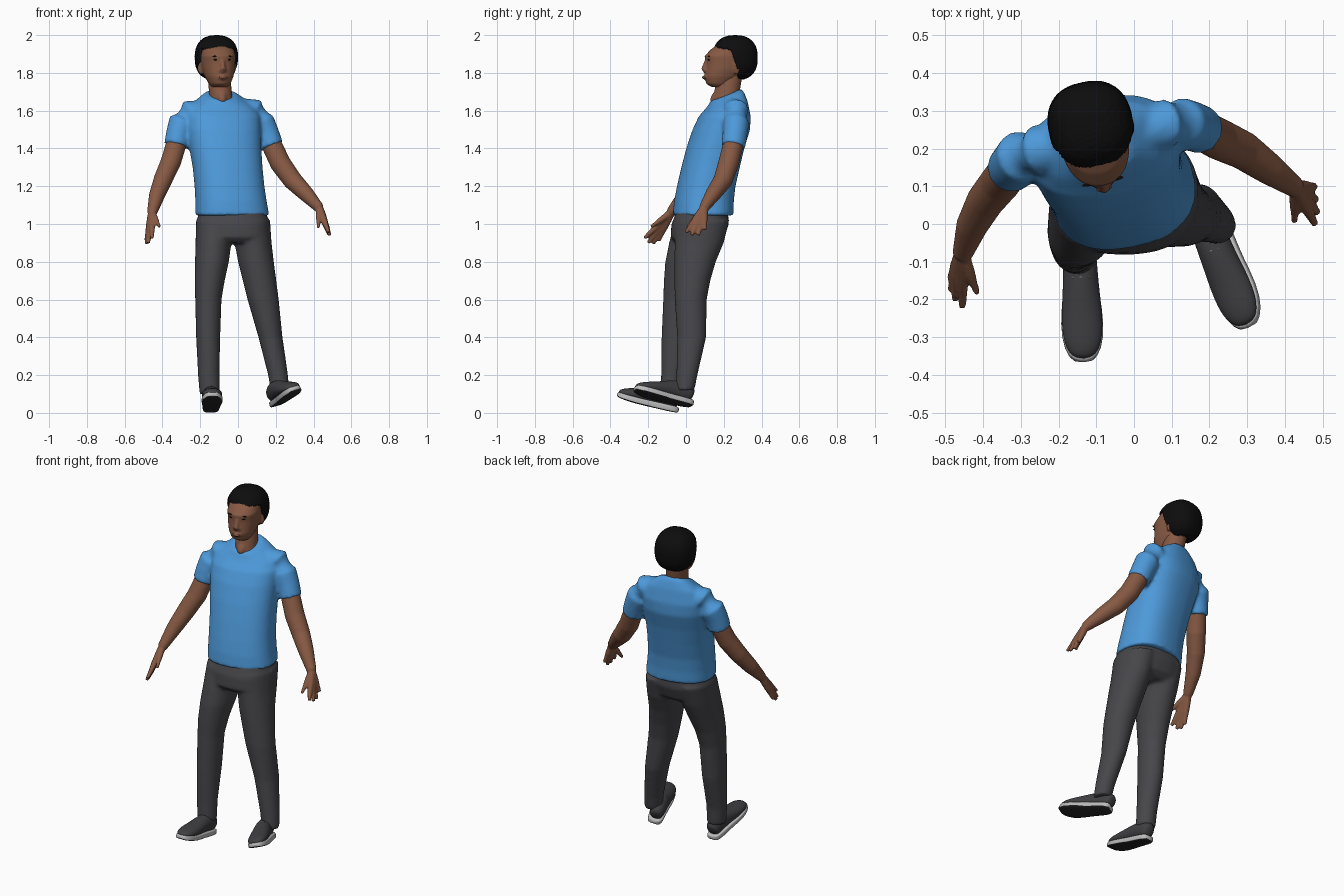
import bpy, bmesh, math, random
from mathutils import Vector, Matrix

random.seed(4)
cube = bpy.data.objects.get("Cube")
if cube:
    bpy.data.objects.remove(cube, do_unlink=True)


def material(name, rgb):
    mat = bpy.data.materials.new(name)
    mat.use_nodes = True
    mat.diffuse_color = (*rgb, 1)
    shader = next(n for n in mat.node_tree.nodes if n.type == 'BSDF_PRINCIPLED')
    shader.inputs["Base Color"].default_value = (*rgb, 1)
    shader.inputs["Roughness"].default_value = 0.8
    return mat


SKIN = material("brown skin", (0.24, 0.10, 0.056))
LIP = material("dark brown lips", (0.17, 0.065, 0.042))
HAIR = material("black hair", (0.004, 0.004, 0.004))
SHIRT = material("blue shirt", (0.075, 0.32, 0.70))
TROUSERS = material("charcoal trousers", (0.062, 0.06, 0.067))
SHOE = material("dark grey shoe", (0.05, 0.05, 0.055))
SOLE = material("light grey sole", (0.50, 0.50, 0.50))
TREAD = material("black tread", (0.02, 0.02, 0.022))
LACE = material("grey lace", (0.2, 0.2, 0.21))


def loft(bm, stations, flat=False, power=2, yaw=0.0, sides=24):
    """Skin rings at (x, y, z, half width, half depth, slope); flat rings stay level."""
    points = [Vector(s[:3]) for s in stations]
    rings = []
    for i, s in enumerate(stations):
        if flat:
            u = Vector((math.cos(yaw), math.sin(yaw), 0))
            v = Vector((-u.y, u.x, 0))
        else:
            t = (points[min(i + 1, len(points) - 1)] - points[max(i - 1, 0)]).normalized()
            ref = Vector((1, 0, 0)) if abs(t.x) < 0.8 else Vector((0, 1, 0))
            v = t.cross(ref).normalized()
            u = v.cross(t)
        a = s[3]
        b = s[4] if len(s) > 4 else a
        slope = s[5] if len(s) > 5 else 0
        ring = []
        for k in range(sides):
            angle = math.tau * k / sides
            c, d = (math.copysign(abs(f) ** (2 / power), f)
                    for f in (math.cos(angle), math.sin(angle)))
            ring.append(bm.verts.new(points[i] + u * a * c + v * b * d
                                     + Vector((0, 0, slope * b * d))))
        rings.append(ring)
    for low, high in zip(rings, rings[1:]):
        for k in range(sides):
            n = (k + 1) % sides
            bm.faces.new((low[k], low[n], high[n], high[k]))
    bm.faces.new(rings[0][::-1])
    bm.faces.new(rings[-1])


def finish(bm, name, mats, matrix=Matrix(), voxel=0, relax=0, subdivide=0):
    """Turn a bmesh into a smooth object, optionally fusing its overlapping tubes."""
    bmesh.ops.recalc_face_normals(bm, faces=bm.faces)
    for f in bm.faces:
        f.smooth = True
        if len(mats) > 1:
            f.normal_update()
            f.material_index = 1 if f.normal.z < -0.75 else 0
    mesh = bpy.data.meshes.new(name)
    bm.to_mesh(mesh)
    bm.free()
    for m in mats:
        mesh.materials.append(m)
    obj = bpy.data.objects.new(name, mesh)
    bpy.context.scene.collection.objects.link(obj)
    obj.matrix_world = matrix
    if voxel:
        fuse = obj.modifiers.new("fuse", 'REMESH')
        fuse.mode = 'VOXEL'
        fuse.voxel_size = voxel
        fuse.use_smooth_shade = True
        soft = obj.modifiers.new("relax", 'SMOOTH')
        soft.factor = 0.5
        soft.iterations = relax
    if subdivide:
        obj.modifiers.new("subdivide", 'SUBSURF').levels = subdivide
        obj.modifiers["subdivide"].render_levels = subdivide
    return obj


def blob(name, mat, loc, size, matrix):
    bm = bmesh.new()
    bmesh.ops.create_uvsphere(bm, u_segments=16, v_segments=8, radius=1)
    bmesh.ops.transform(bm, matrix=Matrix.LocRotScale(Vector(loc), None, Vector(size)), verts=bm.verts)
    return finish(bm, name, [mat], matrix)


# Shirt: leaning, slightly turned torso with short sleeves
TURN = math.radians(12)
bm = bmesh.new()
loft(bm, [(-.03, .09, 1.045, .195, .155), (-.037, .095, 1.12, .188, .153),
          (-.045, .107, 1.2, .184, .15), (-.055, .13, 1.3, .184, .15),
          (-.067, .155, 1.4, .19, .148), (-.077, .187, 1.5, .198, .146),
          (-.08, .205, 1.57, .198, .13), (-.082, .215, 1.63, .165, .105, .2),
          (-.083, .215, 1.665, .115, .09, .35), (-.085, .212, 1.685, .08, .08, .4)],
     flat=True, power=2.4, yaw=TURN, sides=40)
loft(bm, [(-.20, .205, 1.595, .06), (-.26, .195, 1.59, .068), (-.298, .18, 1.54, .07),
          (-.315, .16, 1.48, .066), (-.328, .145, 1.415, .064)])
loft(bm, [(.03, .25, 1.605, .06), (.085, .265, 1.6, .068), (.125, .265, 1.54, .07),
          (.152, .26, 1.48, .066), (.178, .25, 1.41, .064)])
finish(bm, "shirt", [SHIRT], voxel=.01, relax=6)

# Trousers: hips fused with two legs
bm = bmesh.new()
loft(bm, [(-.03, .09, 1.09, .17, .13), (-.028, .075, 1.0, .194, .152),
          (-.026, .06, .93, .192, .142), (-.027, .055, .9, .17, .11)],
     flat=True, power=2.4, sides=40)
loft(bm, [(-.125, .08, 1.02, .098, .14), (-.13, .045, .9, .095, .135),
          (-.138, .01, .8, .09, .12), (-.15, -.018, .7, .08, .1),
          (-.157, -.035, .6, .07, .086), (-.158, -.05, .4, .064, .08),
          (-.155, -.075, .2, .057, .057), (-.15, -.08, .1, .054, .055)], flat=True)
loft(bm, [(.07, .09, 1.02, .1, .14), (.08, .07, .9, .098, .13),
          (.095, .048, .8, .095, .11), (.114, .034, .7, .089, .095),
          (.133, .025, .6, .083, .085), (.172, .03, .4, .064, .077),
          (.212, .005, .2, .053, .056), (.222, -.005, .12, .05, .05)], flat=True)
finish(bm, "trousers", [TROUSERS], voxel=.01, relax=6)


# Arms: tube from shoulder to wrist, with fingers fanning out of the wrist
def arm(name, path, tips, thumb):
    bm = bmesh.new()
    loft(bm, path)
    wrist = Vector(path[-1][:3])
    for tip in tips + [thumb]:
        tip = Vector(tip)
        slim = .85 if tip == Vector(thumb) else 1
        loft(bm, [(*wrist.lerp(tip, f), r * slim) for f, r in
                  ((-.15, .022), (.2, .021), (.5, .018), (.75, .013), (1, .010))], sides=12)
    finish(bm, name, [SKIN], voxel=.006, relax=3)


arm("right_arm",
    [(-.29, .19, 1.55, .05), (-.328, .145, 1.42, .054), (-.355, .11, 1.33, .054),
     (-.395, .06, 1.24, .05), (-.43, -.005, 1.15, .042), (-.455, -.08, 1.06, .027)],
    [(-.455, -.22, .925), (-.475, -.2, .9), (-.485, -.175, .895), (-.487, -.145, .91)],
    (-.415, -.185, .985))
arm("left_arm",
    [(.12, .265, 1.55, .05), (.178, .25, 1.42, .054), (.225, .225, 1.32, .055),
     (.29, .195, 1.23, .051), (.36, .145, 1.16, .042), (.43, .095, 1.085, .027)],
    [(.48, 0, .955), (.487, .03, .94), (.484, .065, .94), (.48, .1, .97)],
    (.425, .005, .98))

# Neck with the bare wedge above the neckline
bm = bmesh.new()
loft(bm, [(-.083, .2, 1.62, .06, .066), (-.092, .215, 1.69, .061, .068),
          (-.103, .235, 1.8, .06, .066)], flat=True)
loft(bm, [(-.09, .2, 1.7, .045), (-.084, .15, 1.66, .025), (-.08, .133, 1.648, .012)])
finish(bm, "neck", [SKIN], voxel=.007, relax=3)

# Head: skull and jaw, nose and ears, modelled facing forward then turned
HEAD = Matrix.Translation((-.11, .24, 0)) @ Matrix.Rotation(TURN, 4, 'Z')
bm = bmesh.new()
profile = [(1.725, -.105, -.03, .04), (1.742, -.134, .01, .056), (1.78, -.144, .05, .074),
           (1.82, -.14, .09, .085), (1.855, -.138, .103, .089), (1.89, -.142, .107, .091),
           (1.925, -.108, .1, .085), (1.965, -.05, .07, .06)]
loft(bm, [(0, (front + back) / 2, z, w, (back - front) / 2) for z, front, back, w in profile],
     flat=True, power=2.2, sides=32)
loft(bm, [(0, -.13, 1.875, .01), (0, -.142, 1.84, .012), (0, -.15, 1.815, .015)], sides=12)
loft(bm, [(-.018, -.138, 1.812, .009), (0, -.143, 1.813, .013), (.018, -.138, 1.812, .009)], sides=12)
loft(bm, [(-.02, -.137, 1.775, .008), (0, -.145, 1.776, .013), (.02, -.137, 1.775, .008)], sides=12)
for side in (-1, 1):
    loft(bm, [(side * .084, .008, 1.795, .01), (side * .091, .014, 1.82, .013, .016),
              (side * .094, .018, 1.85, .012, .02)], sides=12)
finish(bm, "head", [SKIN], HEAD, voxel=.006, relax=3)

# Facial details
for side, label in ((-1, "right"), (1, "left")):
    blob(label + "_eye", HAIR, (side * .036, -.13, 1.87), (.011, .005, .004), HEAD)
    blob(label + "_eyebrow", HAIR, (side * .038, -.13, 1.888), (.018, .005, .003), HEAD)
blob("lips", LIP, (0, -.147, 1.775), (.022, .01, .008), HEAD)

# Hair: rounded cap, tucked into the skull below the hairline
bm = bmesh.new()
bmesh.ops.create_icosphere(bm, subdivisions=6, radius=1)
centre, size = Vector((0, .021, 1.88)), Vector((.113, .118, .12))
for v in bm.verts:
    v.co /= sum(abs(c) ** 2.4 for c in v.co) ** (1 / 2.4)
    p = centre + v.co * size
    drop = min(max((p.y + .03) / .055, 0), 1)
    hairline = 1.93 - .165 * drop + random.uniform(-.003, .003)
    scale = random.uniform(.985, 1) if p.z > hairline else .68
    v.co = centre + v.co * size * scale
finish(bm, "hair", [HAIR], HEAD)


# Shoes: rounded upper, pale sole with dark tread, and laces
def shoe(side, heel, yaw, pitch, roll):
    place = Matrix.Translation(heel)
    for degrees, axis in ((yaw, 'Z'), (pitch, 'X'), (roll, 'Y')):
        place = place @ Matrix.Rotation(math.radians(degrees), 4, axis)
    bm = bmesh.new()
    loft(bm, [(0, -.002, .06, .03, .035), (0, -.03, .07, .043, .052), (0, -.09, .075, .046, .055),
              (0, -.15, .066, .049, .046), (0, -.22, .052, .056, .036), (0, -.29, .044, .052, .027),
              (0, -.33, .038, .026, .014)], sides=20)
    finish(bm, side + "_shoe_upper", [SHOE], place, subdivide=2)
    bm = bmesh.new()
    loft(bm, [(0, .004, .02, .026, .014), (0, -.015, .018, .042, .017), (0, -.09, .018, .046, .017),
              (0, -.15, .018, .048, .017), (0, -.23, .018, .059, .017), (0, -.3, .023, .051, .016),
              (0, -.338, .03, .024, .013)], power=5, sides=32)
    finish(bm, side + "_shoe_sole", [SOLE, TREAD], place, subdivide=1)
    bm = bmesh.new()
    for i in range(5):
        y, z = -.125 - .02 * i, .117 - .0068 * i
        loft(bm, [(-.022, y, z - .006, .003), (0, y, z, .003), (.022, y, z - .006, .003)], sides=8)
    finish(bm, side + "_shoe_laces", [LACE], place)


shoe("right", (-.145, -.045, -.003), 2, -13, 0)
shoe("left", (.2, .03, .03), 20, -13, -15)
